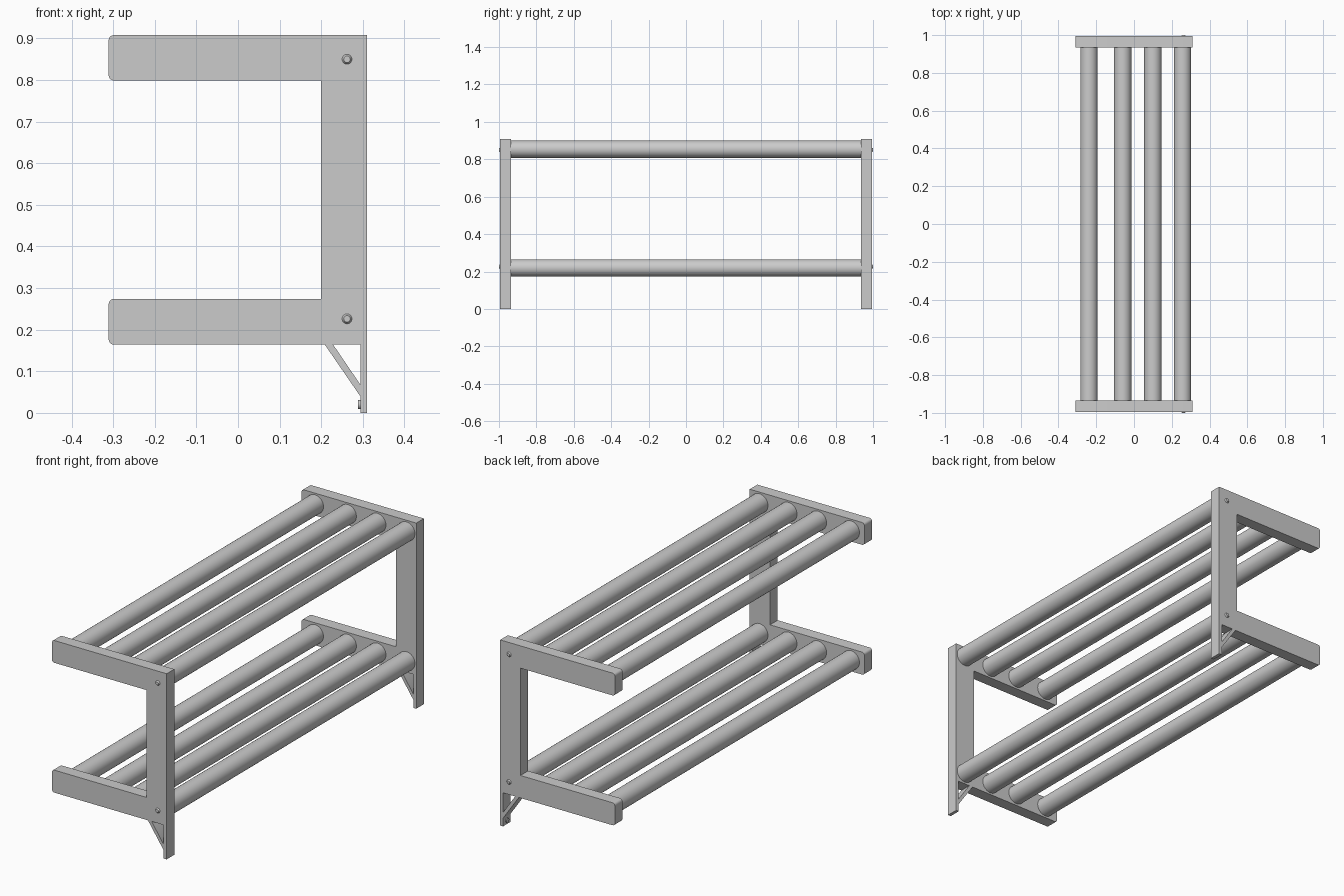
import bpy, bmesh, math
from mathutils import Matrix

if "Cube" in bpy.data.objects:
    bpy.data.objects.remove(bpy.data.objects["Cube"])

Y_IN, Y_OUT = 0.935, 0.994


def finish(name, bm, smooth=False):
    bmesh.ops.recalc_face_normals(bm, faces=bm.faces)
    me = bpy.data.meshes.new(name)
    bm.to_mesh(me)
    bm.free()
    ob = bpy.data.objects.new(name, me)
    bpy.context.collection.objects.link(ob)
    if smooth:
        bpy.ops.object.select_all(action='DESELECT')
        ob.select_set(True)
        bpy.context.view_layer.objects.active = ob
        bpy.ops.object.shade_smooth_by_angle(angle=math.radians(35))
    return ob


def extrude_profile(name, pts, y0, y1):
    """Extrude an x-z outline along y."""
    bm = bmesh.new()
    face = bm.faces.new([bm.verts.new((x, y0, z)) for x, z in pts])
    res = bmesh.ops.extrude_face_region(bm, geom=[face])
    for g in res['geom']:
        if isinstance(g, bmesh.types.BMVert):
            g.co.y = y1
    return finish(name, bm, True)


def cylinder(name, centre, r1, r2, depth, axis, segs):
    bm = bmesh.new()
    rot = Matrix.Rotation(math.pi / 2, 4, 'X' if axis == 'Y' else 'Y')
    bmesh.ops.create_cone(bm, cap_ends=True, segments=segs, radius1=r1, radius2=r2,
                          depth=depth, matrix=Matrix.Translation(centre) @ rot)
    return finish(name, bm, True)


def arm_end(z0, z1, r=0.013, x=-0.311):
    """Rounded free end of an arm, from its top edge round to its bottom edge."""
    pts = []
    for cz, start in ((z1 - r, 90), (z0 + r, 180)):
        for i in range(6):
            a = math.radians(start + i * 18)
            pts.append((x + r + r * math.cos(a), cz + r * math.sin(a)))
    return pts


# C-shaped end frame outline
frame = ([(0.304, 0.164), (0.304, 0.908)] + arm_end(0.799, 0.908)
         + [(0.2, 0.799), (0.2, 0.274)] + arm_end(0.164, 0.274))
brace = [(0.208, 0.165), (0.228, 0.165), (0.296, 0.065), (0.296, 0.037)]

for side, tag in ((-1, "front"), (1, "back")):
    y0, y1 = side * Y_IN, side * Y_OUT
    ym = (y0 + y1) / 2
    extrude_profile(f"{tag}_end_frame", frame, y0, y1)
    # Wall strip behind the frame widening into the lower leg
    extrude_profile(f"{tag}_wall_strip",
                    [(0.294, 0), (0.31, 0), (0.31, 0.908), (0.304, 0.908),
                     (0.304, 0.164), (0.294, 0.164)], y0, y1)
    extrude_profile(f"{tag}_brace", brace, y0, y1)
    # Foot screw on the inner face of the leg
    cylinder(f"{tag}_foot_screw", (0.2915, ym, 0.02), 0.011, 0.011, 0.006, 'X', 16)
    # Bolts with a domed head and small socket pin
    for level, z in (("lower", 0.226), ("upper", 0.85)):
        bolt = cylinder(f"{tag}_{level}_bolt", (0.262, side * (Y_OUT + 0.003), z),
                        0.012 if side < 0 else 0.008, 0.008 if side < 0 else 0.012,
                        0.006, 'Y', 16)
        if (bolt.data.vertices[0].co.y > 0) != (side > 0):
            bolt.name += "_mirrored"

# Round rails of both shelves
for level, z in (("lower", 0.219), ("upper", 0.854)):
    for i, x in enumerate((-0.238, -0.06, 0.1, 0.257)):
        cylinder(f"{level}_rail_{i + 1}", (x, 0, z), 0.046, 0.046, 2 * Y_IN + 0.01, 'Y', 48)
